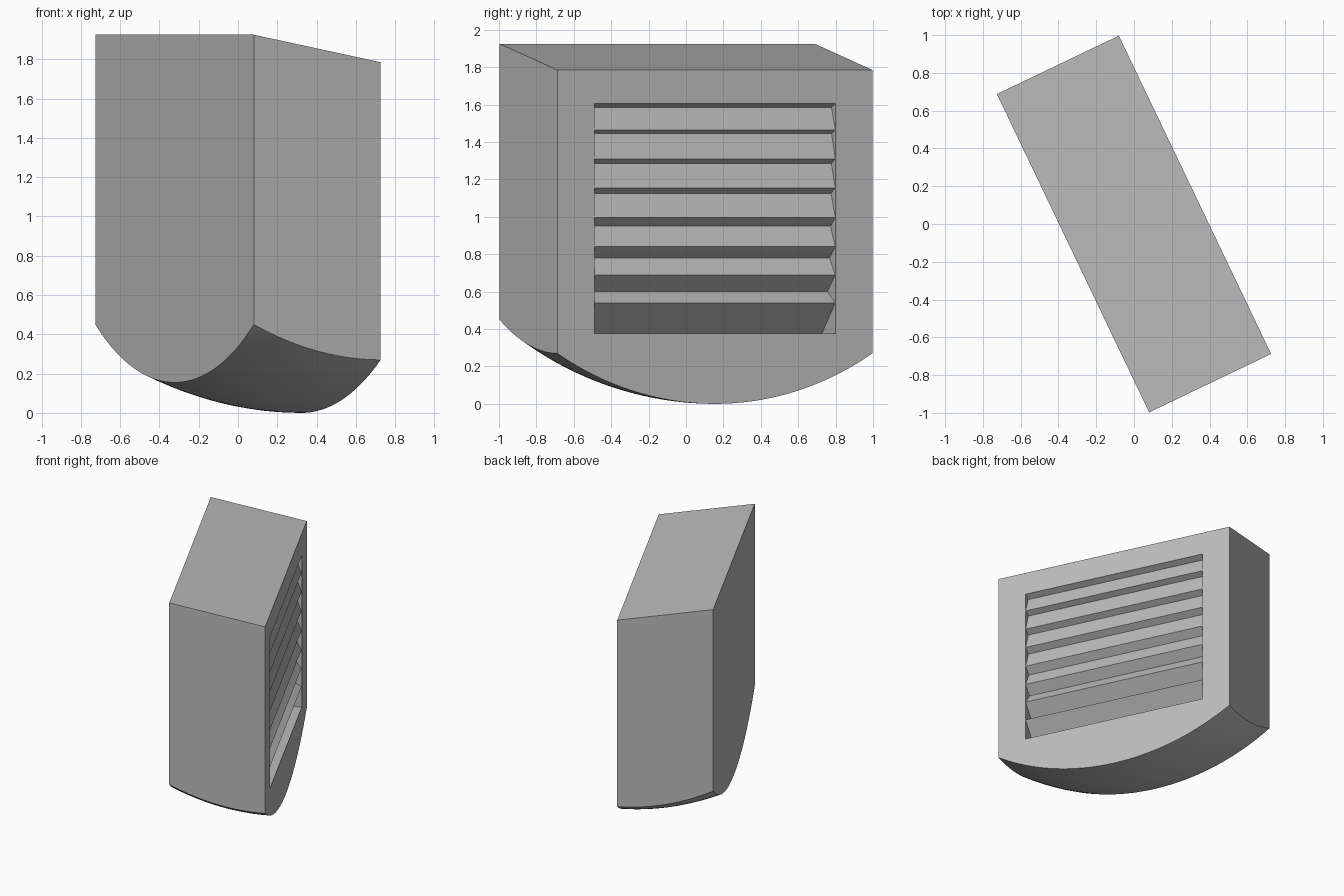
import bpy, bmesh, math
from mathutils import Matrix

if "Cube" in bpy.data.objects:
    bpy.data.objects.remove(bpy.data.objects["Cube"])

DEPTH, HALF_W = 0.358, 0.934          # half depth (local x) and half width (local y)
TURN = Matrix.Rotation(math.radians(25.57), 4, 'Z')

grey = bpy.data.materials.new("mid grey")
grey.diffuse_color = (0.5, 0.5, 0.5, 1)
grey.use_nodes = True
grey.node_tree.nodes["Principled BSDF"].inputs["Base Color"].default_value = grey.diffuse_color


def finish(name, bm):
    bmesh.ops.recalc_face_normals(bm, faces=bm.faces)
    bm.transform(TURN)
    mesh = bpy.data.meshes.new(name)
    bm.to_mesh(mesh)
    bm.free()
    mesh.materials.append(grey)
    ob = bpy.data.objects.new(name, mesh)
    bpy.context.collection.objects.link(ob)
    return ob


def prism(name, profile, half_width):
    """Extrude an (x, z) profile along local y."""
    bm = bmesh.new()
    a, b = [[bm.verts.new((x, y, z)) for x, z in profile] for y in (-half_width, half_width)]
    bm.faces.new(a)
    bm.faces.new(b)
    n = len(profile)
    for i in range(n):
        j = (i + 1) % n
        bm.faces.new((a[i], a[j], b[j], b[i]))
    return finish(name, bm)


# Housing: sloped flat top, bowed underside that flattens towards the vent face
COLS, ROWS = 48, 12
bm = bmesh.new()
grid = []
for r in range(ROWS + 1):
    t = r / ROWS
    k = (1 - t) ** 2
    low, edge = 0.155 * k, 0.27 + 0.18 * k
    sag = edge - low
    rad = (HALF_W ** 2 + sag ** 2) / (2 * sag)
    row = []
    for c in range(COLS + 1):
        y = HALF_W * (2 * c / COLS - 1)
        z = low + rad - math.sqrt(rad ** 2 - y ** 2)
        row.append(bm.verts.new((DEPTH * (2 * t - 1), y, z)))
    grid.append(row)
for r in range(ROWS):
    for c in range(COLS):
        bm.faces.new((grid[r][c], grid[r][c + 1], grid[r + 1][c + 1], grid[r + 1][c]))
back = [bm.verts.new((-DEPTH, s * HALF_W, 1.925)) for s in (-1, 1)]
front = [bm.verts.new((DEPTH, s * HALF_W, 1.785)) for s in (-1, 1)]
bm.faces.new(grid[0] + [back[1], back[0]])
bm.faces.new(grid[-1] + [front[1], front[0]])
bm.faces.new(back + front[::-1])
for i, c in ((0, 0), (1, COLS)):
    bm.faces.new([row[c] for row in grid] + [front[i], back[i]])
housing = finish("housing", bm)

# Rectangular vent recess
VENT_W, LOW, HIGH = 0.715, 0.375, 1.605
inner = DEPTH - 0.2
cutter = prism("vent_cutter", [(inner, LOW), (DEPTH + 0.1, LOW),
                               (DEPTH + 0.1, HIGH), (inner, HIGH)], VENT_W)
cutter.hide_render = True
mod = housing.modifiers.new("vent", 'BOOLEAN')
mod.operation, mod.solver, mod.object = 'DIFFERENCE', 'EXACT', cutter
bpy.context.view_layer.objects.active = housing
housing.select_set(True)
bpy.ops.object.modifier_apply(modifier="vent")
bpy.data.objects.remove(cutter)
bpy.ops.object.shade_smooth_by_angle(angle=math.radians(20))

# Louvres: sawtooth whose grooves get shallower upwards (groove z, groove depth, tip z)
teeth = [(0.375, 0.17, 0.54), (0.60, 0.10, 0.69), (0.78, 0.075, 0.84), (0.95, 0.062, 0.995),
         (1.125, 0.055, 1.155), (1.285, 0.052, 1.31), (1.445, 0.05, 1.465), (1.585, 0.05, 1.605)]
profile = [(inner, LOW)]
for groove, depth, tip in teeth:
    profile += [(DEPTH - depth, groove), (DEPTH - 0.003, tip)]
profile.append((inner, HIGH))
prism("louvres", profile, VENT_W)
